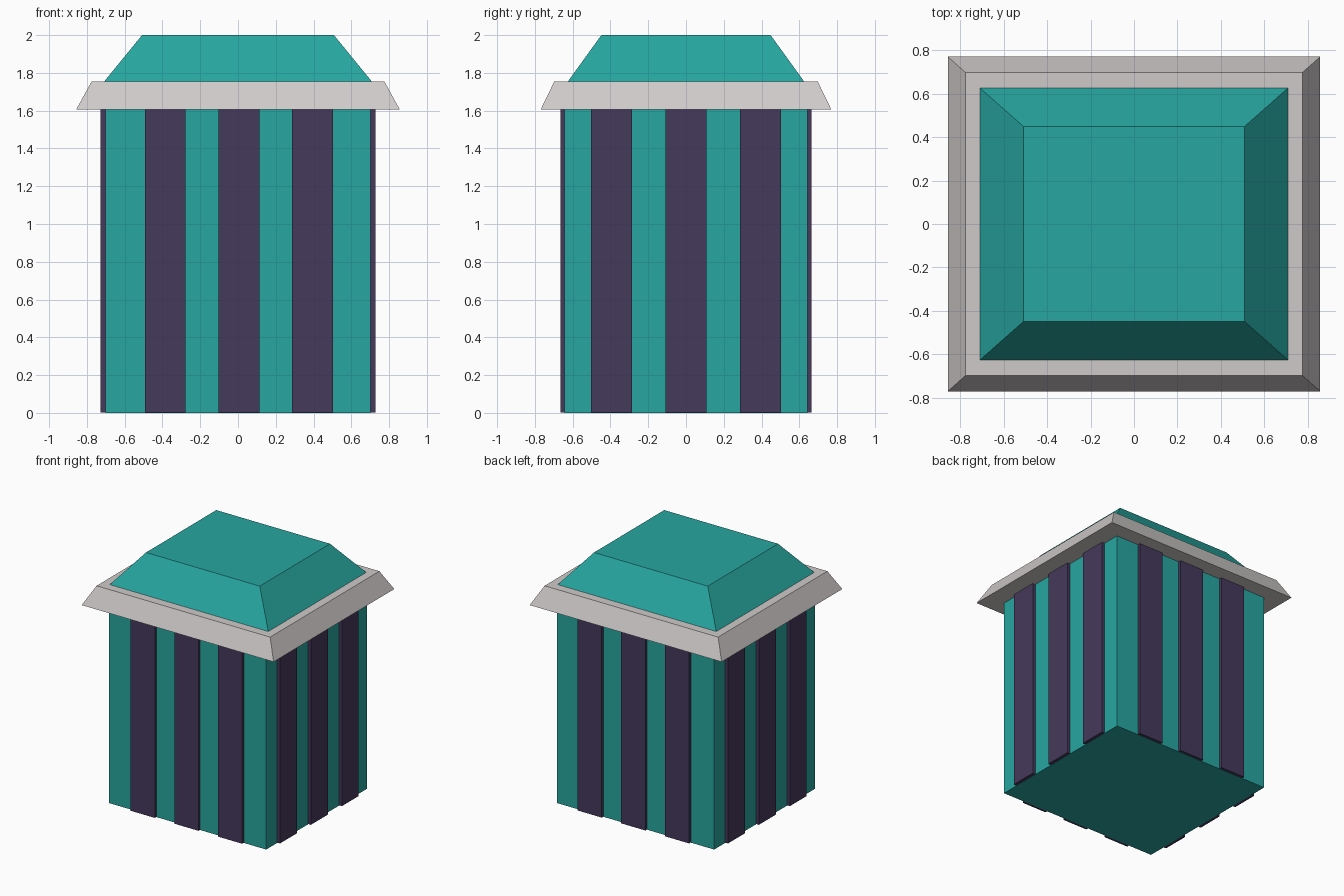
import bpy
import bmesh

cube = bpy.data.objects.get("Cube")
if cube:
    bpy.data.objects.remove(cube, do_unlink=True)


def material(name, color):
    m = bpy.data.materials.new(name)
    m.use_nodes = True
    m.diffuse_color = (*color, 1)
    m.node_tree.nodes["Principled BSDF"].inputs["Base Color"].default_value = (*color, 1)
    return m


teal = material("teal", (0.02, 0.38, 0.35))
purple = material("dark purple", (0.06, 0.041, 0.107))
grey = material("light grey", (0.62, 0.59, 0.585))


def frustum(name, mat, bottom, top, z0, z1, center=(0, 0)):
    """Flat-faced block whose half sizes change from bottom to top."""
    bm = bmesh.new()
    bmesh.ops.create_cube(bm, size=2)
    for v in bm.verts:
        half = top if v.co.z > 0 else bottom
        v.co.x = center[0] + v.co.x * half[0]
        v.co.y = center[1] + v.co.y * half[1]
        v.co.z = z1 if v.co.z > 0 else z0
    mesh = bpy.data.meshes.new(name)
    bm.to_mesh(mesh)
    bm.free()
    mesh.materials.append(mat)
    obj = bpy.data.objects.new(name, mesh)
    bpy.context.collection.objects.link(obj)
    return obj


# Box body, overhanging rim and sloped lid
body = (0.702, 0.643)
rim_z, lid_z = 1.605, 1.755
frustum("body", teal, body, body, 0, rim_z)
frustum("rim", grey, (0.857, 0.77), (0.775, 0.697), rim_z, lid_z)
frustum("lid", teal, (0.708, 0.625), (0.508, 0.448), lid_z, 2)

# Three raised slats on each of the four sides
half_width, depth = 0.108, 0.03
outer = (0.727, 0.665)
for i in (-1, 0, 1):
    for side, label in ((-1, "front"), (1, "back")):
        half = (half_width, depth / 2)
        frustum(f"{label}_slat_{i + 2}", purple, half, half, 0.002, rim_z,
                (0.005 + i * 0.39, side * (outer[1] - depth / 2)))
    for side, label in ((-1, "right"), (1, "left")):
        half = (depth / 2, half_width)
        frustum(f"{label}_slat_{i + 2}", purple, half, half, 0.002, rim_z,
                (side * (outer[0] - depth / 2), i * 0.394))
